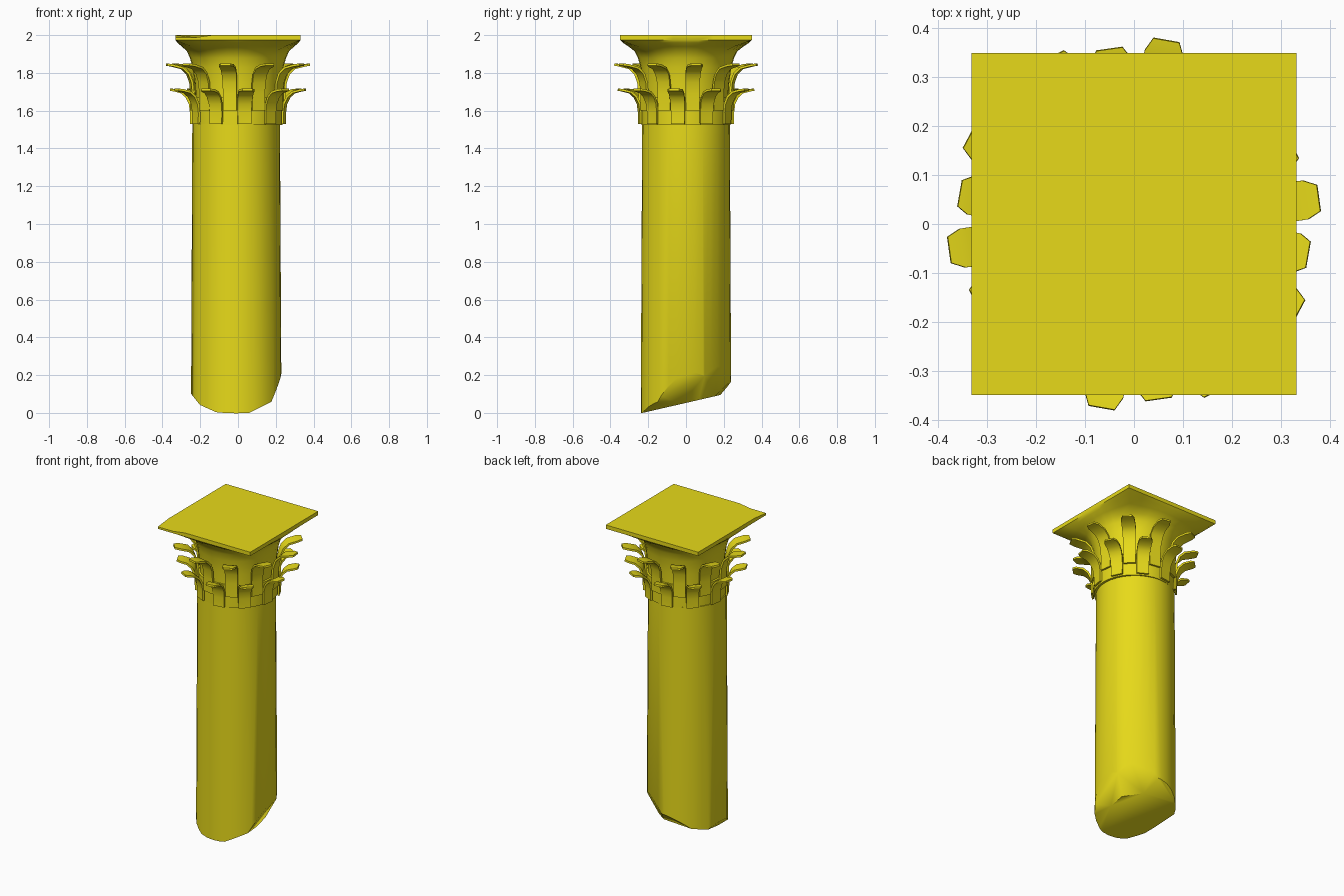
import bpy, bmesh, math
from mathutils import Vector

if "Cube" in bpy.data.objects:
    bpy.data.objects.remove(bpy.data.objects["Cube"])

gold = bpy.data.materials.new("ochre_stone")
gold.diffuse_color = (0.8, 0.7, 0.01, 1)
gold.use_nodes = True
gold.node_tree.nodes["Principled BSDF"].inputs["Base Color"].default_value = gold.diffuse_color


def finish(bm, name, angle=35):
    bmesh.ops.recalc_face_normals(bm, faces=bm.faces)
    me = bpy.data.meshes.new(name)
    bm.to_mesh(me)
    bm.free()
    ob = bpy.data.objects.new(name, me)
    bpy.context.collection.objects.link(ob)
    me.materials.append(gold)
    bpy.ops.object.select_all(action='DESELECT')
    ob.select_set(True)
    bpy.context.view_layer.objects.active = ob
    bpy.ops.object.shade_smooth_by_angle(angle=math.radians(angle))
    return ob


def loft(bm, rings):
    loops = [[bm.verts.new(p) for p in r] for r in rings]
    n = len(loops[0])
    for a, b in zip(loops, loops[1:]):
        for i in range(n):
            j = (i + 1) % n
            bm.faces.new((a[i], a[j], b[j], b[i]))
    bm.faces.new(loops[0][::-1])
    bm.faces.new(loops[-1])


def circle(r, z, n=32, cx=0.0):
    return [(cx + r * math.cos(2 * math.pi * i / n),
             r * math.sin(2 * math.pi * i / n), z) for i in range(n)]


def square(hx, hy, z, n=32):
    pts = []
    for i in range(n):
        a = 2 * math.pi * i / n
        c, s = math.cos(a), math.sin(a)
        m = max(abs(c), abs(s))
        pts.append((hx * c / m, hy * s / m, z))
    return pts


def blend(p, q, t):
    return [tuple(Vector(a).lerp(Vector(b), t)) for a, b in zip(p, q)]


# Shaft, with the broken foot cut by slanted planes
bm = bmesh.new()
loft(bm, [circle(0.24, -0.1, cx=-0.009), circle(0.232, 1.53, cx=-0.01)])
cuts = [  # point on the break, downward-facing normal
    ((0, -0.23, 0.0), (0, 0.23, -1)),
    ((0, 0.165, 0.095), (0.1, 1, -1)),
    ((0.17, -0.10, 0.06), (1, 0.15, -0.5)),
    ((0.10, -0.18, 0.02), (0.5, 0, -1)),
    ((0.15, 0.165, 0.23), (0.7, 0.9, -0.55)),
    ((-0.20, -0.1, 0.04), (-1, 0, -0.8)),
    ((-0.13, -0.19, 0.01), (-0.45, 0, -1)),
]
for co, no in cuts:
    bmesh.ops.bisect_plane(bm, geom=bm.verts[:] + bm.edges[:] + bm.faces[:],
                           plane_co=co, plane_no=no, clear_outer=True)
    bmesh.ops.holes_fill(bm, edges=[e for e in bm.edges if e.is_boundary], sides=0)
finish(bm, "broken_shaft", 40)

# Collar under the leaves
bm = bmesh.new()
loft(bm, [circle(0.236, 1.525), circle(0.238, 1.67)])
finish(bm, "collar")

# Bell flaring from a circle into the square slab
bm = bmesh.new()
top = square(0.332, 0.349, 1.975)
rings = [circle(0.225, 1.66), circle(0.228, 1.74), circle(0.24, 1.83),
         circle(0.255, 1.88)]
for r, z, t in [(0.262, 1.915, 0.12), (0.275, 1.94, 0.4), (0.29, 1.96, 0.75)]:
    rings.append([(x, y, z) for x, y, _ in blend(circle(r, z), top, t)])
slab = square(0.332, 0.349, 2.0)
# the front left corner of the slab is worn
slab = [(x, y, z - 0.012 if x < -0.2 and y < -0.3 else z) for x, y, z in slab]
loft(bm, rings + [top, slab])
finish(bm, "bell_and_slab", 40)


# Curling leaves: (radius, height, half width) along the spine
def leaf_ring(name, spine, start):
    bm = bmesh.new()
    thick = 0.012
    tang = []
    for i in range(len(spine)):
        a, b = spine[max(i - 1, 0)], spine[min(i + 1, len(spine) - 1)]
        tang.append(Vector((b[0] - a[0], b[1] - a[1])).normalized())
    for k in range(10):
        a = math.radians(start + 36 * k)
        er = Vector((math.cos(a), math.sin(a), 0))
        et = Vector((-math.sin(a), math.cos(a), 0))
        sections = []
        for (r, z, w), t in zip(spine, tang):
            mid = er * r + Vector((0, 0, z))
            inner = er * -t.y + Vector((0, 0, t.x))
            sections.append([mid - et * w, mid + et * w,
                             mid + et * w + inner * thick,
                             mid - et * w + inner * thick])
        loft(bm, sections)
    finish(bm, name)


leaf_ring("lower_leaves",
          [(0.252, 1.53, 0.036), (0.252, 1.59, 0.037), (0.258, 1.635, 0.038),
           (0.275, 1.67, 0.040), (0.30, 1.692, 0.041), (0.34, 1.702, 0.040),
           (0.362, 1.705, 0.027)], 26)
leaf_ring("upper_leaves",
          [(0.25, 1.60, 0.036), (0.25, 1.69, 0.037), (0.256, 1.75, 0.038),
           (0.272, 1.793, 0.040), (0.30, 1.820, 0.041), (0.355, 1.834, 0.040),
           (0.382, 1.838, 0.027)], 8)
